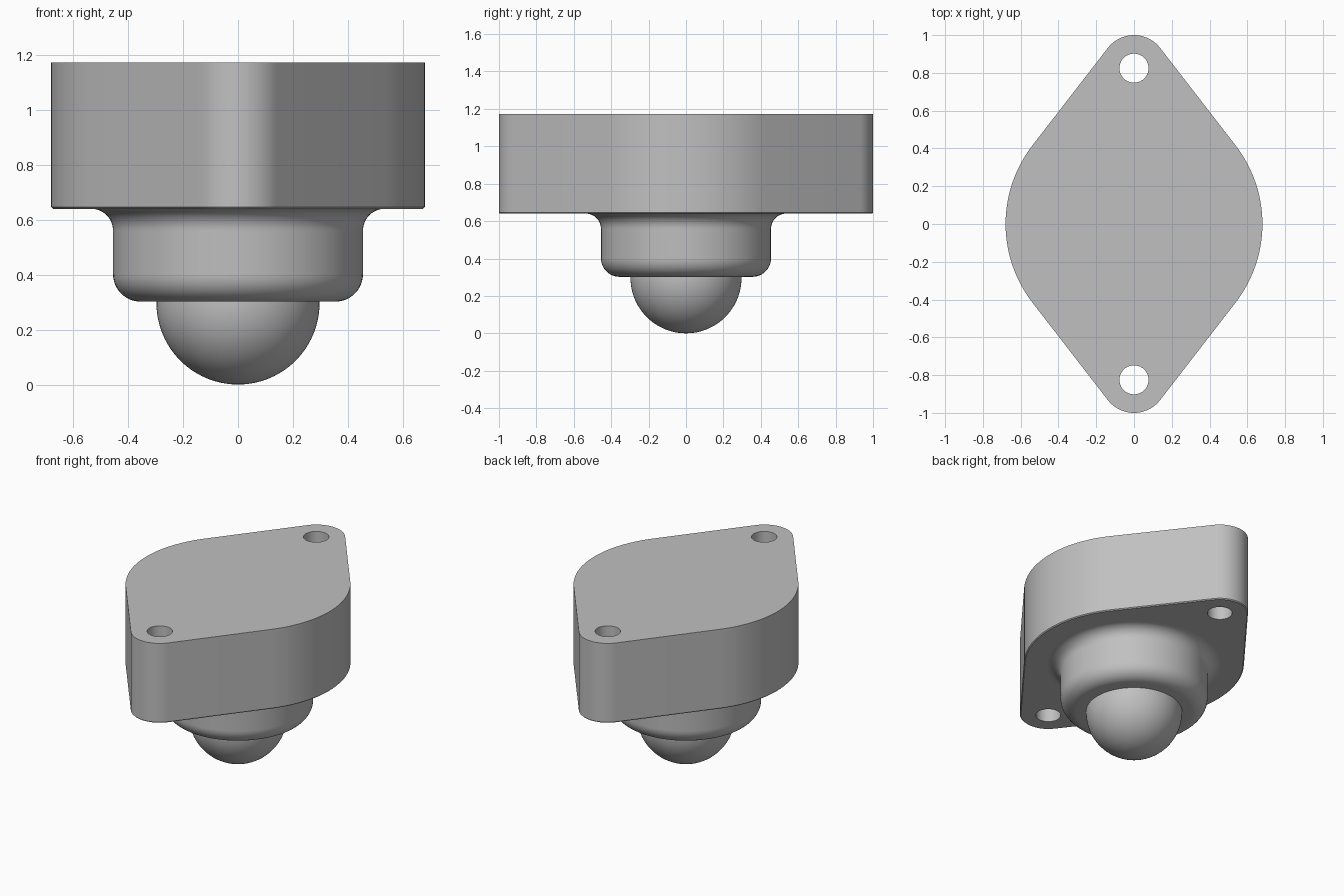
import bpy, bmesh
from math import sin, cos, pi, asin

if "Cube" in bpy.data.objects:
    bpy.data.objects.remove(bpy.data.objects["Cube"])

grey = bpy.data.materials.new("grey metal")
grey.use_nodes = True
colour = (0.53, 0.53, 0.53, 1)
grey.diffuse_color = colour
grey.node_tree.nodes["Principled BSDF"].inputs["Base Color"].default_value = colour

BODY_R, EAR_R, EAR_Y, HOLE_R = 0.68, 0.175, 0.825, 0.077
BOTTOM, TOP = 0.64, 1.172


def finish(bm, name, angle=40):
    bmesh.ops.remove_doubles(bm, verts=bm.verts, dist=1e-5)
    bmesh.ops.recalc_face_normals(bm, faces=bm.faces)
    mesh = bpy.data.meshes.new(name)
    bm.to_mesh(mesh)
    bm.free()
    mesh.materials.append(grey)
    obj = bpy.data.objects.new(name, mesh)
    bpy.context.collection.objects.link(obj)
    bpy.ops.object.select_all(action="DESELECT")
    obj.select_set(True)
    bpy.context.view_layer.objects.active = obj
    bpy.ops.object.shade_smooth_by_angle(angle=angle * pi / 180)
    return obj


def arc(cx, cy, r, start, end, steps):
    return [(cx + r * cos(start + (end - start) * i / steps),
             cy + r * sin(start + (end - start) * i / steps)) for i in range(steps + 1)]


def outline(inset):
    """Two side arcs joined by tangent lines to the two ear arcs."""
    t = asin((BODY_R - EAR_R) / EAR_Y)
    return (arc(0, 0, BODY_R - inset, -t, t, 24)
            + arc(0, EAR_Y, EAR_R - inset, t, pi - t, 24)
            + arc(0, 0, BODY_R - inset, pi - t, pi + t, 24)
            + arc(0, -EAR_Y, EAR_R - inset, pi + t, 2 * pi - t, 24))


def wall(bm, layers):
    """Bridge stacked loops; return the edges of the first and last loop."""
    rings = [[bm.verts.new((x, y, z)) for x, y in pts] for pts, z in layers]
    n = len(rings[0])
    for low, high in zip(rings, rings[1:]):
        for i in range(n):
            j = (i + 1) % n
            bm.faces.new((low[i], low[j], high[j], high[i]))
    return [[bm.edges.get((r[i], r[(i + 1) % n])) for i in range(n)]
            for r in (rings[0], rings[-1])]


def lathe(name, profile, steps=96):
    bm = bmesh.new()
    verts = [bm.verts.new((r, 0, z)) for r, z in profile]
    edges = [bm.edges.new(pair) for pair in zip(verts, verts[1:])]
    bmesh.ops.spin(bm, geom=verts + edges, cent=(0, 0, 0), axis=(0, 0, 1),
                   angle=2 * pi, steps=steps)
    return finish(bm, name)


# Flange with two through holes and a slightly eased lower rim
bm = bmesh.new()
ease = 0.006
walls = [wall(bm, [(outline(ease), BOTTOM), (outline(0), BOTTOM + ease), (outline(0), TOP)])]
for side in (-1, 1):
    hole = arc(0, side * EAR_Y, HOLE_R, 0, 2 * pi, 40)[:-1]
    walls.append(wall(bm, [(hole, BOTTOM), (hole, TOP)]))
for level, up in ((0, -1), (1, 1)):
    rim = [e for loops in walls for e in loops[level]]
    bmesh.ops.triangle_fill(bm, edges=rim, use_beauty=True, normal=(0, 0, up))
finish(bm, "flange")

# Round collar with a rounded lower rim and a fillet under the flange
collar_r, round_r, fillet = 0.455, 0.1, 0.08
lathe("collar",
      [(0.27, 0.302)]
      + arc(collar_r - round_r, 0.302 + round_r, round_r, -pi / 2, 0, 12)
      + arc(collar_r + fillet, BOTTOM - fillet, fillet, pi, pi / 2, 12))

# Ball protruding below the collar
ball_r = 0.297
lathe("ball", arc(0, ball_r, ball_r, -pi / 2, pi / 8, 30))
